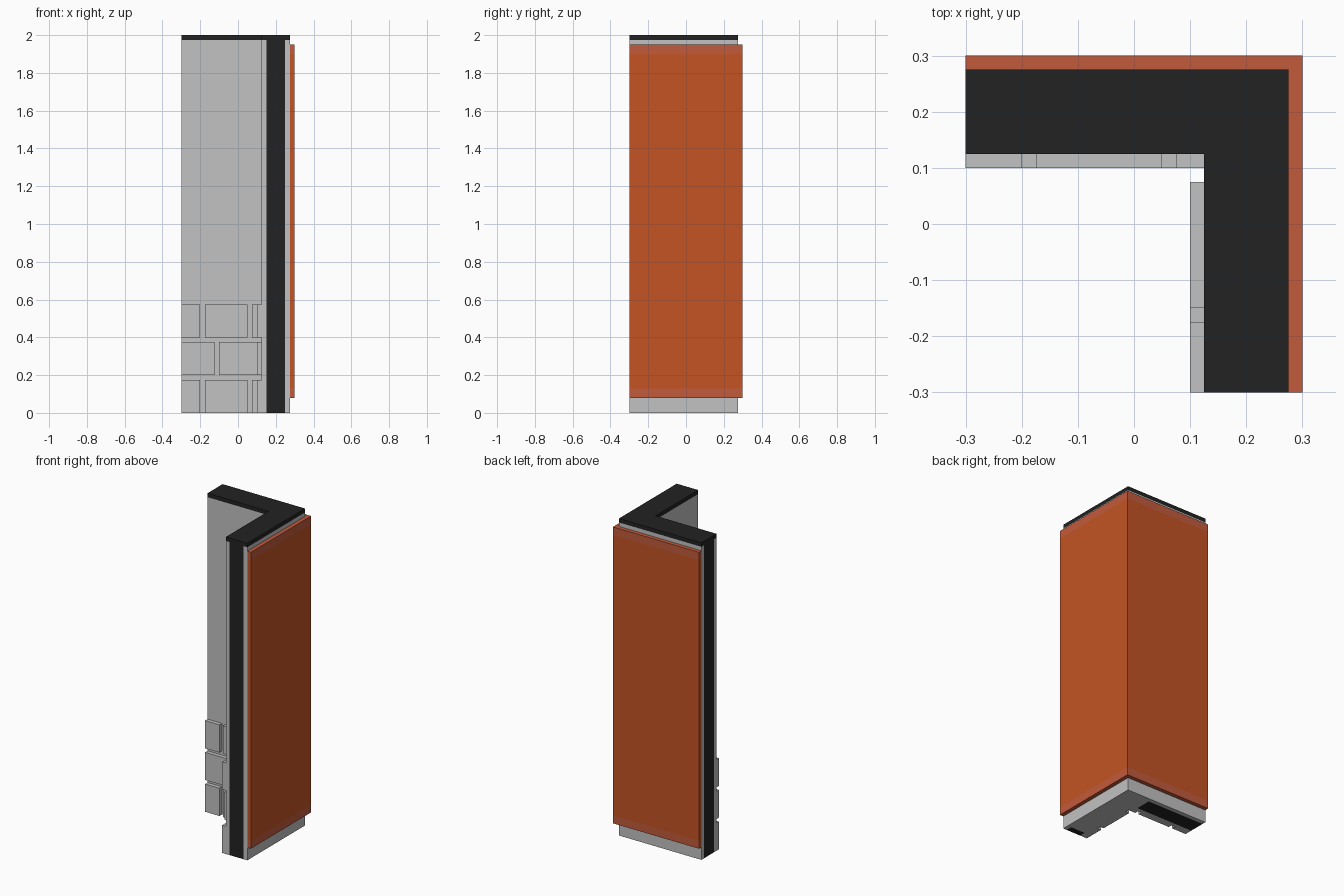
import bpy, bmesh
from mathutils import Vector

cube = bpy.data.objects.get("Cube")
if cube:
    bpy.data.objects.remove(cube, do_unlink=True)


def material(name, srgb):
    lin = [((c / 255 + 0.055) / 1.055) ** 2.4 for c in srgb] + [1.0]
    m = bpy.data.materials.new(name)
    m.use_nodes = True
    m.diffuse_color = lin
    m.node_tree.nodes["Principled BSDF"].inputs["Base Color"].default_value = lin
    return m


GREY = material("light grey plaster", (194, 194, 194))
BLACK = material("near black", (34, 34, 34))
ORANGE = material("burnt orange", (196, 84, 36))
TRIM = material("dusty orange trim", (194, 91, 60))


def solid(name, xs, ys, zs, mats, keep=lambda x, y: True, paint=None):
    """Closed solid made of the kept cells of a grid; paint(centre, normal) picks the material."""
    grid = (xs, ys, zs)
    cells = {(i, j, k)
             for i in range(len(xs) - 1) for j in range(len(ys) - 1) for k in range(len(zs) - 1)
             if keep((xs[i] + xs[i + 1]) / 2, (ys[j] + ys[j + 1]) / 2)}
    bm = bmesh.new()
    for cell in cells:
        for axis in range(3):
            for side in (0, 1):
                near = list(cell)
                near[axis] += 2 * side - 1
                if tuple(near) in cells:
                    continue
                u, v = (axis + 1) % 3, (axis + 2) % 3
                corners = []
                for du, dv in ((0, 0), (1, 0), (1, 1), (0, 1)):
                    idx = list(cell)
                    idx[axis] += side
                    idx[u] += du
                    idx[v] += dv
                    corners.append(bm.verts.new([grid[a][idx[a]] for a in range(3)]))
                if not side:
                    corners.reverse()
                face = bm.faces.new(corners)
                face.normal_update()
                if paint:
                    face.material_index = paint(face.calc_center_median(), face.normal)
    bmesh.ops.remove_doubles(bm, verts=bm.verts[:], dist=1e-5)
    me = bpy.data.meshes.new(name)
    bm.to_mesh(me)
    bm.free()
    for m in mats:
        me.materials.append(m)
    ob = bpy.data.objects.new(name, me)
    bpy.context.collection.objects.link(ob)
    return ob


def wall_plan(x, y):
    return x > 0.125 or y > 0.125


# L-shaped wall with dark core strips on both ends and underneath
def wall_paint(c, n):
    back_core = 0.15 < c.y < 0.25
    side_core = 0.15 < c.x < 0.25
    if n.y < -0.5 and c.y < -0.29 and side_core:
        return 1
    if n.x < -0.5 and c.x < -0.29 and back_core:
        return 1
    if n.z < -0.5 and ((back_core and c.x < 0.1) or (side_core and c.y < -0.26)):
        return 1
    return 0


solid("corner_wall", [-0.3, 0.1, 0.125, 0.15, 0.25, 0.275],
      [-0.3, -0.26, 0.125, 0.15, 0.25, 0.275], [0, 1.975], [GREY, BLACK], wall_plan, wall_paint)

# Dark cap along the top
solid("top_cap", [-0.3, 0.125, 0.275], [-0.3, 0.125, 0.275], [1.975, 2.0], [BLACK], wall_plan)

# Outer cladding wrapping the two outside faces, with trim bands top and bottom
solid("outer_cladding", [-0.3, 0.275, 0.3], [-0.3, 0.275, 0.3], [0.08, 0.13, 1.9, 1.95],
      [ORANGE, TRIM], lambda x, y: x > 0.275 or y > 0.275,
      lambda c, n: int(c.z > 1.9 or c.z < 0.13))

# Staggered blocks along the foot of the two inner faces
back_rows = [[(-0.3, -0.2), (-0.175, 0.05), (0.075, 0.125)], [(-0.3, -0.125), (-0.1, 0.125)]]
side_rows = [[(-0.3, -0.175), (-0.15, 0.075)], [(-0.275, -0.05), (-0.025, 0.075)]]
for row in range(3):
    z = [0.2 * row, 0.2 * row + 0.175]
    for n, span in enumerate(back_rows[row % 2]):
        solid(f"back_block_{row}_{n}", list(span), [0.1, 0.125], z, [GREY])
    for n, span in enumerate(side_rows[row % 2]):
        solid(f"side_block_{row}_{n}", [0.1, 0.125], list(span), z, [GREY])
